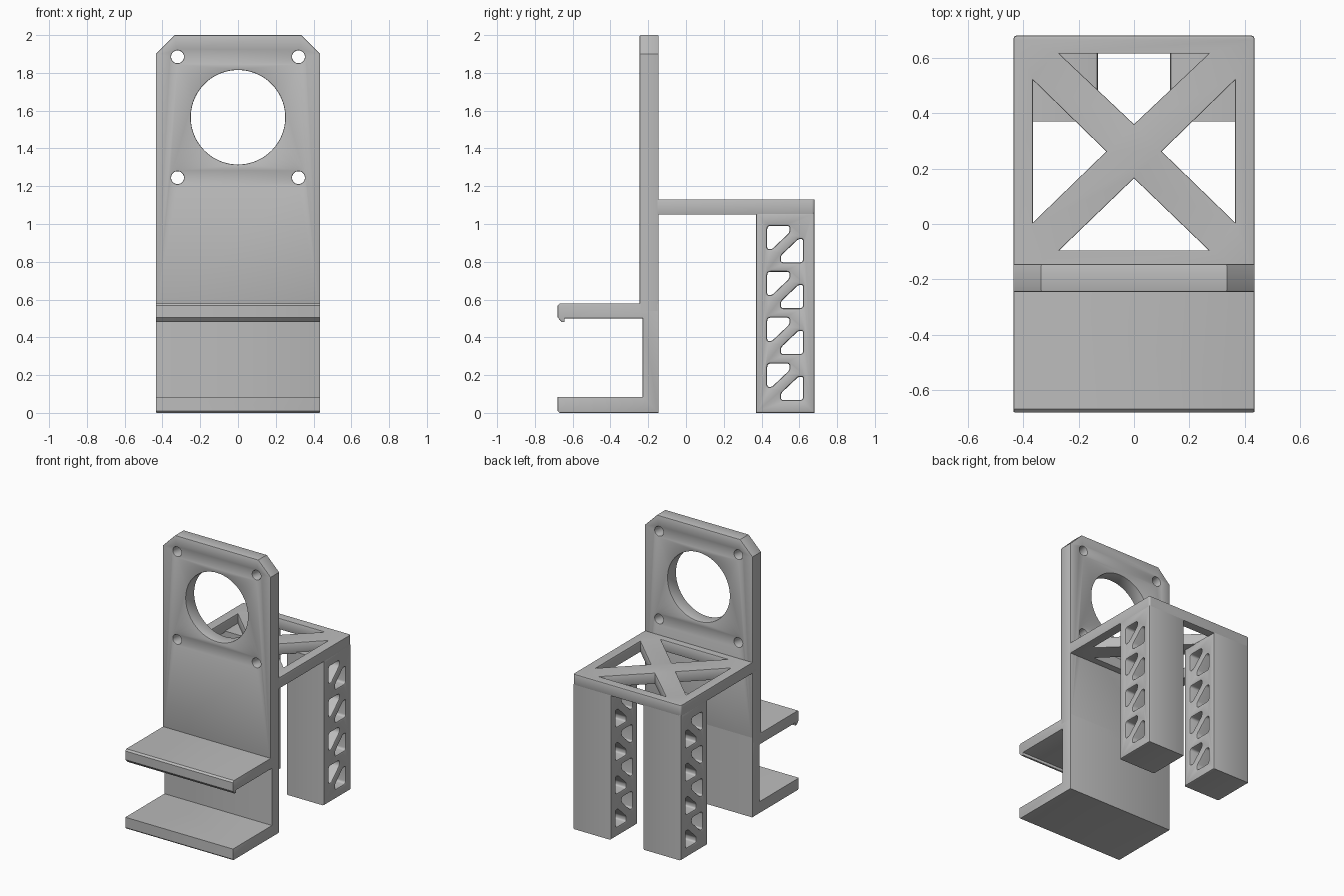
import bpy, bmesh, math
from mathutils import Matrix, Vector

cube = bpy.data.objects.get("Cube")
if cube:
    bpy.data.objects.remove(cube, do_unlink=True)

grey = bpy.data.materials.new("plain grey")
grey.use_nodes = True
colour = (0.5, 0.5, 0.5, 1)
grey.diffuse_color = colour
grey.node_tree.nodes["Principled BSDF"].inputs["Base Color"].default_value = colour

# Orientation of a flat profile: its own x, y and thickness axes in the model
FLAT = Matrix.Identity(4)
FRONT = Matrix(((1, 0, 0, 0), (0, 0, -1, 0), (0, 1, 0, 0), (0, 0, 0, 1)))
SIDE = Matrix(((0, 0, 1, 0), (1, 0, 0, 0), (0, 1, 0, 0), (0, 0, 0, 1)))


def rounded(points, radius, steps=4):
    """Round every corner of a closed outline."""
    out = []
    pts = [Vector(p) for p in points]
    for i, p in enumerate(pts):
        a, b = pts[i - 1] - p, pts[(i + 1) % len(pts)] - p
        r = min(radius, a.length * 0.4, b.length * 0.4)
        start, end = p + a.normalized() * r, p + b.normalized() * r
        for k in range(steps + 1):
            t = k / steps
            out.append(start * (1 - t) ** 2 + p * 2 * t * (1 - t) + end * t * t)
    return out


def circle(x, y, radius, sides):
    return [(x + radius * math.cos(math.tau * i / sides),
             y + radius * math.sin(math.tau * i / sides)) for i in range(sides)]


def slab(name, outlines, low, high, axes, soften):
    """Extrude an outline with holes between two depths, softening its rims."""
    curve = bpy.data.curves.new(name, "CURVE")
    curve.dimensions = "2D"
    curve.fill_mode = "BOTH"
    curve.extrude = (high - low) / 2 - soften
    curve.bevel_depth = soften
    curve.bevel_resolution = 1
    curve.offset = -soften
    for outline in outlines:
        spline = curve.splines.new("POLY")
        spline.points.add(len(outline) - 1)
        for point, (x, y) in zip(spline.points, outline):
            point.co = (x, y, 0, 1)
        spline.use_cyclic_u = True
    obj = bpy.data.objects.new(name, curve)
    bpy.context.collection.objects.link(obj)
    bpy.ops.object.select_all(action="DESELECT")
    obj.select_set(True)
    bpy.context.view_layer.objects.active = obj
    bpy.ops.object.convert(target="MESH")
    obj = bpy.context.view_layer.objects.active
    mesh = obj.data
    mesh.transform(axes @ Matrix.Translation((0, 0, (low + high) / 2)))
    bm = bmesh.new()
    bm.from_mesh(mesh)
    bmesh.ops.remove_doubles(bm, verts=bm.verts, dist=0.0001)
    bmesh.ops.recalc_face_normals(bm, faces=bm.faces)
    bm.to_mesh(mesh)
    bm.free()
    mesh.materials.clear()
    mesh.materials.append(grey)
    bpy.ops.object.shade_smooth_by_angle(angle=math.radians(30))
    return obj


W = 0.435      # half width
BACK = 0.68    # half depth

# Upright plate with clipped top corners, one large opening and four screw holes
plate = [(-W, 0.54), (W, 0.54), (W, 1.9), (W - 0.1, 2), (0.1 - W, 2), (-W, 1.9)]
holes = [circle(0, 1.565, 0.25, 96)]
holes += [circle(x, z, 0.034, 32) for x in (-0.32, 0.32) for z in (1.245, 1.885)]
slab("upright_plate", [plate] + holes, 0.145, 0.245, FRONT, 0.005)

# Lower clamp: foot, spine and hooked shelf in one side profile
foot = [(-0.145, 0), (-0.67, 0), (-BACK, 0.01), (-BACK, 0.085), (-0.23, 0.085)]
shelf = [(-0.23, 0.5), (-0.642, 0.5), (-0.642, 0.48), (-0.656, 0.48),
         (-BACK, 0.505), (-BACK, 0.568), (-0.668, 0.58), (-0.145, 0.58)]
slab("clamp_bracket", [foot + shelf], -W, W, SIDE, 0.004)

# Rear deck with four triangular openings that leave a cross brace
deck = rounded([(-W, -0.2), (W, -0.2), (W, BACK), (-W, BACK)], 0.015)
openings = [[(-0.27, 0.615), (0.27, 0.615), (0, 0.36)],
            [(-0.27, -0.095), (0.27, -0.095), (0, 0.165)]]
for s in (-1, 1):
    openings.append([(s * 0.365, 0.52), (s * 0.365, 0.005), (s * 0.1, 0.262)])
slab("braced_deck", [deck] + openings, 1.05, 1.13, FLAT, 0.004)

# Two rear legs, each with a column of paired cut-outs leaving diagonal struts
leg = [(0.37, 0), (BACK, 0), (BACK, 1.06), (0.37, 1.06)]
notch = [(0.43, 0.99), (0.548, 0.99), (0.548, 0.955), (0.455, 0.867), (0.43, 0.867)]
turned = [(1.05 - y, 1.787 - z) for y, z in notch]
cutouts = []
for level in range(4):
    for shape in (notch, turned):
        cutouts.append(rounded([(y, z - level * 0.243) for y, z in shape], 0.018))
for name, low, high in (("left_leg", 0.13, W), ("right_leg", -W, -0.13)):
    slab(name, [leg] + cutouts, low, high, SIDE, 0.01)
